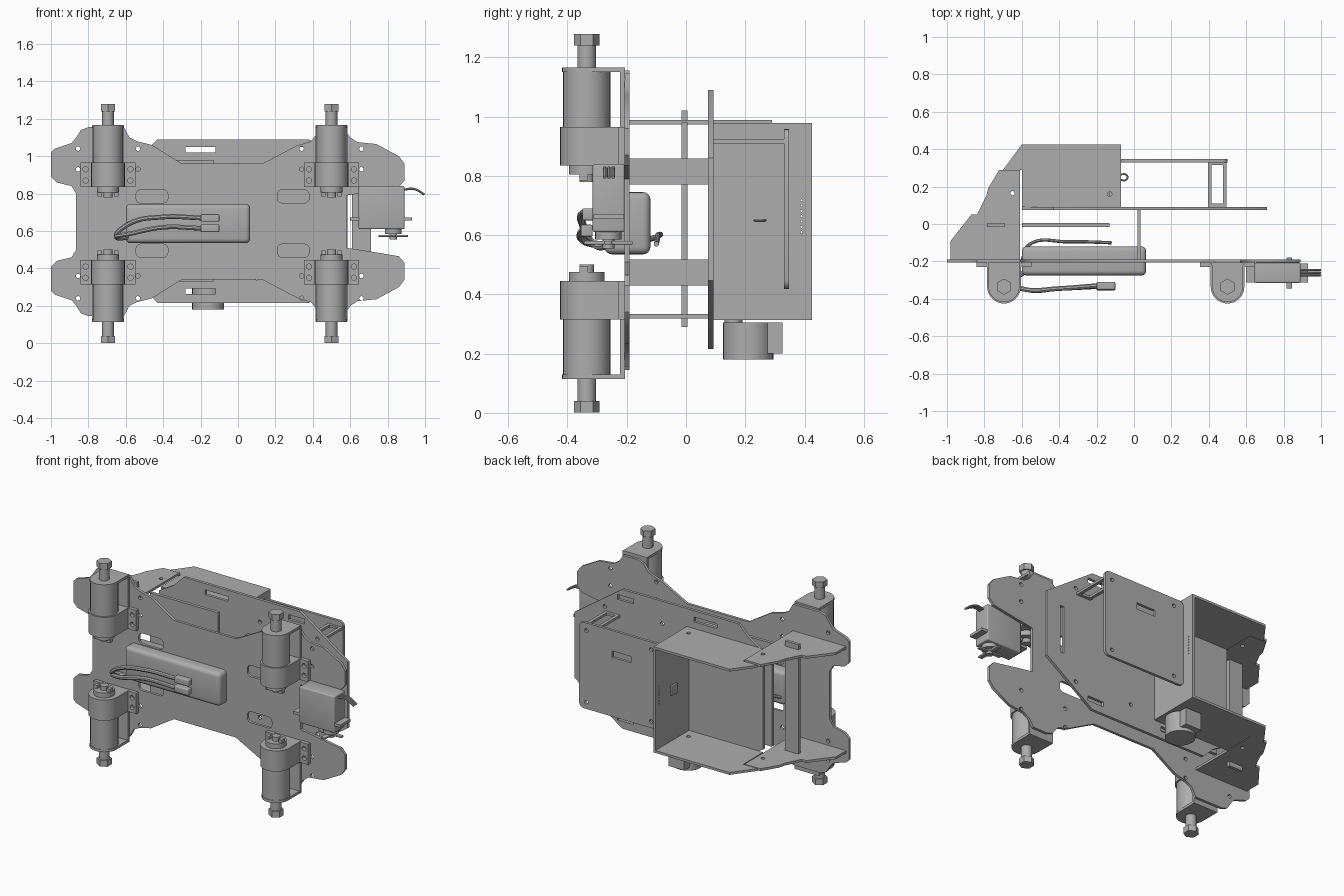
import bpy, bmesh, math
from mathutils import Matrix, Vector

if "Cube" in bpy.data.objects:
    bpy.data.objects.remove(bpy.data.objects["Cube"])

grey = bpy.data.materials.new("neutral_grey")
grey.use_nodes = True
grey.diffuse_color = (0.42, 0.42, 0.42, 1)
grey.node_tree.nodes["Principled BSDF"].inputs["Base Color"].default_value = (0.42, 0.42, 0.42, 1)
parts = []

# Columns map outline (u, v, thickness) to world axes
PLANES = {"x": ((0, 1, 0), (0, 0, 1), (1, 0, 0)),
          "y": ((1, 0, 0), (0, 0, 1), (0, -1, 0)),
          "z": ((1, 0, 0), (0, 1, 0), (0, 0, 1))}


def register(ob):
    ob.data.materials.clear()
    ob.data.materials.append(grey)
    parts.append(ob)
    return ob


def add_mesh(name, bm):
    me = bpy.data.meshes.new(name)
    bm.to_mesh(me)
    bm.free()
    ob = bpy.data.objects.new(name, me)
    bpy.context.collection.objects.link(ob)
    return register(ob)


def to_mesh(ob):
    bpy.ops.object.select_all(action="DESELECT")
    ob.select_set(True)
    bpy.context.view_layer.objects.active = ob
    bpy.ops.object.convert(target="MESH")
    return register(bpy.context.view_layer.objects.active)


def plate(name, axis, lo, hi, *loops):
    """Flat sheet between lo and hi on one axis; later loops are holes."""
    cu = bpy.data.curves.new(name, "CURVE")
    cu.dimensions, cu.fill_mode, cu.extrude = "2D", "BOTH", (hi - lo) / 2
    for loop in loops:
        sp = cu.splines.new("POLY")
        sp.points.add(len(loop) - 1)
        for p, (u, v) in zip(sp.points, loop):
            p.co = (u, v, 0, 1)
        sp.use_cyclic_u = True
    ob = bpy.data.objects.new(name, cu)
    bpy.context.collection.objects.link(ob)
    ob = to_mesh(ob)
    m = Matrix(PLANES[axis]).transposed().to_4x4()
    m.translation["xyz".index(axis)] = (lo + hi) / 2
    ob.data.transform(m)
    return ob


def rect(u0, u1, v0, v1, r=0.0):
    if not r:
        return [(u0, v0), (u1, v0), (u1, v1), (u0, v1)]
    corners = [(u1 - r, v1 - r), (u0 + r, v1 - r), (u0 + r, v0 + r), (u1 - r, v0 + r)]
    return [(u + r * math.cos(a), v + r * math.sin(a)) for i, (u, v) in enumerate(corners)
            for a in [math.pi / 2 * (i + k / 4) for k in range(5)]]


def circle(u, v, r=0.012, n=14):
    return [(u + r * math.cos(math.tau * i / n), v + r * math.sin(math.tau * i / n)) for i in range(n)]


def box(name, x0, x1, y0, y1, z0, z1, bevel=0.0):
    bm = bmesh.new()
    bmesh.ops.create_cube(bm, size=1)
    for v in bm.verts:
        v.co = Vector((x0 + x1, y0 + y1, z0 + z1)) / 2 + v.co * Vector((x1 - x0, y1 - y0, z1 - z0))
    if bevel:
        bmesh.ops.bevel(bm, geom=bm.edges[:], offset=bevel, segments=4, profile=0.5, affect="EDGES")
    return add_mesh(name, bm)


def cyl(name, x, y, z0, z1, r, n=32):
    bm = bmesh.new()
    bmesh.ops.create_cone(bm, cap_ends=True, segments=n, radius1=r, radius2=r, depth=abs(z1 - z0),
                          matrix=Matrix.Translation((x, y, (z0 + z1) / 2)))
    return add_mesh(name, bm)


def wire(name, pts, r):
    cu = bpy.data.curves.new(name, "CURVE")
    cu.dimensions, cu.bevel_depth, cu.bevel_resolution, cu.use_fill_caps = "3D", r, 2, True
    sp = cu.splines.new("BEZIER")
    sp.bezier_points.add(len(pts) - 1)
    for p, co in zip(sp.bezier_points, pts):
        p.co, p.handle_left_type, p.handle_right_type = co, "AUTO", "AUTO"
    ob = bpy.data.objects.new(name, cu)
    bpy.context.collection.objects.link(ob)
    return to_mesh(ob)


MOTOR_X = (-0.695, 0.5)

# Main chassis sheet, symmetric about its long centre line
half = [(-.865, .80), (-.89, .84), (-.97, .86), (-1, .89), (-1, 1.02), (-.98, 1.04), (-.89, 1.07),
        (-.865, 1.1), (-.84, 1.14), (-.80, 1.155), (-.61, 1.155), (-.58, 1.1), (-.54, 1.08), (-.46, 1.06),
        (-.3, .96), (.13, .96), (.31, 1.055), (.39, 1.08), (.43, 1.13), (.47, 1.145), (.57, 1.145),
        (.6, 1.1), (.64, 1.075), (.74, 1.065), (.86, 1.0), (.89, .96), (.89, .87), (.86, .835),
        (.71, .81), (.58, .79)]
chassis = half + [(x, 1.3 - z) for x, z in reversed(half)]
slots = [rect(x - .085, x + .085, z - .035, z + .035, .025) for x in (-.46, .295) for z in (.785, .495)]
holes = [circle(x + d, z) for x in MOTOR_X for d in (-.16, .16) for z in (.24, .36, .93, 1.04)]
plate("chassis_plate", "y", -.207, -.19, chassis, *slots, *holes)

# Middle deck with chamfered corners
upper = [(-.6, .96), (-.5, 1.02), (-.43, 1.09), (.38, 1.09), (.71, .86)]
deck_slots = [rect(u, u + w, z, z + .03) for u, w in ((-.28, .16), (.3, .11)) for z in (.262, 1.02)]
plate("middle_deck", "y", .074, .092, upper + [(x, 1.306 - z) for x, z in reversed(upper)],
      rect(.585, .61, .5, .8), *deck_slots, *[circle(x, z) for x in (.1, .5) for z in (.35, .95)])

# Inner shelf, cross strip and spacers between the sheets
plate("inner_shelf", "y", -.015, .005, rect(-.6, -.13, .33, .98))
plate("cross_strip", "y", -.015, .005, rect(-.785, -.69, .29, 1.02))
for z in (.43, .77):
    plate("spacer", "x", .02, .036, rect(-.19, .074, z, z + .088))

# Open rear bin: two side walls, an end wall with vents, two wedge sides
side = [(-.07, .092), (-.07, .425), (-.6, .425), (-.7, .29), (-.6, .29), (-.6, .092)]
wedge = [(-.61, -.19), (-.61, .29), (-.72, .29), (-.78, .19), (-.79, .15), (-.84, .05), (-.87, .05),
         (-.98, -.09), (-.98, -.19)]
for lo, tab in ((.314, .318), (.963, .973)):
    plate("bin_side", "z", lo, lo + .015, side, circle(-.13, .16))
    plate("wedge_side", "z", tab, tab + .015, wedge, circle(-.65, .165))
plate("bin_end_wall", "x", -.085, -.07, rect(.092, .425, .314, .978),
      *[circle(.39, .61 + i * .018, .004, 8) for i in range(7)])
box("wall_sensor", -.1, -.085, .22, .28, .62, .68, .004)
wire("wall_hook", [(-.07, .235, .65), (-.045, .235, .65), (-.035, .25, .65), (-.045, .265, .65),
                   (-.07, .265, .65)], .005)

# Raised shelf and its open support frame
plate("raised_shelf", "y", .33, .347, rect(-.07, .5, .418, .958, .03), rect(.14, .27, .79, .83),
      *[circle(x, z) for x in (0, .45) for z in (.46, .91)])
plate("shelf_frame", "z", .91, .925, rect(.395, .495, .092, .33), rect(.415, .475, .11, .315))

# Round unit below the bin
cyl("round_unit", -.16, .21, .18, .305, .085)
box("round_unit_tab", -.215, -.105, .27, .325, .2, .305)
cyl("round_unit_post", -.16, .16, .3, .32, .03)

# Four gear motors, the lower pair mirrored
for mx in MOTOR_X:
    for up in (True, False):
        def f(v):
            return v if up else 1.28 - v

        def ucut(r, back):
            return [(mx - r, back)] + [(mx + r * math.cos(a), -.335 + r * math.sin(a))
                                       for a in [math.pi * (1 + i / 16) for i in range(17)]] + [(mx + r, back)]

        def span(a, b):
            return sorted((f(a), f(b)))

        cyl("motor_can", mx, -.335, *span(.95, 1.152), .08)
        plate("motor_gearbox", "z", *span(.835, .965), ucut(.09, -.21))
        cyl("motor_end_cap", mx, -.335, *span(.805, .84), .06)
        cyl("motor_bearing", mx, -.335, *span(.78, .81), .025, 16)
        for d in (-.045, .045):
            box("motor_terminal", mx + d - .012, mx + d + .012, -.36, -.33, *span(.785, .81))
        box("motor_bracket_base", mx - .085, mx + .085, -.222, -.206, *span(.86, 1.165))
        plate("motor_bracket_end", "z", *span(1.15, 1.166), ucut(.083, -.206))
        for d in (-.12, .12):
            plate("motor_flange", "y", -.23, -.206, rect(mx + d - .028, mx + d + .028, *span(.835, .965)),
                  *[circle(mx + d, f(z), .014) for z in (.87, .93)])
        cyl("wheel_hub_shaft", mx, -.335, *span(1.16, 1.25), .031, 20)
        cyl("wheel_hub_hex", mx, -.335, *span(1.24, 1.278), .043, 6)

# Battery pack, cables and plugs
box("battery_pack", -.6, .065, -.275, -.12, .535, .745, .025)
for z, y in ((.615, -.335), (.67, -.33)):
    wire("battery_cable", [(-.59, -.26, .565), (-.65, -.31, .57), (-.58, -.35, z - .03),
                           (-.4, -.345, z + .005), (-.2, y, z)], .013)
    box("battery_plug", -.2, -.1, y - .02, y + .02, z - .02, z + .02, .006)
wire("balance_lead", [(-.6, -.2, .56), (-.56, -.11, .59), (-.35, -.095, .6), (-.12, -.1, .57)], .009)

# Servo with mounting ears, output horn and leads
box("servo_body", .645, .89, -.315, -.207, .61, .84, .008)
box("servo_ears", .6, .93, -.312, -.21, .655, .672)
cyl("servo_output", .83, -.262, .585, .615, .045, 20)
cyl("servo_spindle", .83, -.262, .555, .59, .02, 16)
box("servo_horn", .815, .845, -.345, -.18, .568, .58, .004)
box("servo_horn_cross", .75, .91, -.275, -.25, .568, .58, .004)
for i in (-1, 0, 1):
    wire("servo_lead", [(.88, -.26 + i * .014, .82), (.94, -.26 + i * .014, .825), (.997, -.26 + i * .014, .795)], .006)

# Smooth round surfaces, keep edges crisp
bpy.ops.object.select_all(action="DESELECT")
for ob in parts:
    ob.select_set(True)
bpy.context.view_layer.objects.active = parts[0]
bpy.ops.object.shade_smooth_by_angle(angle=math.radians(35))
